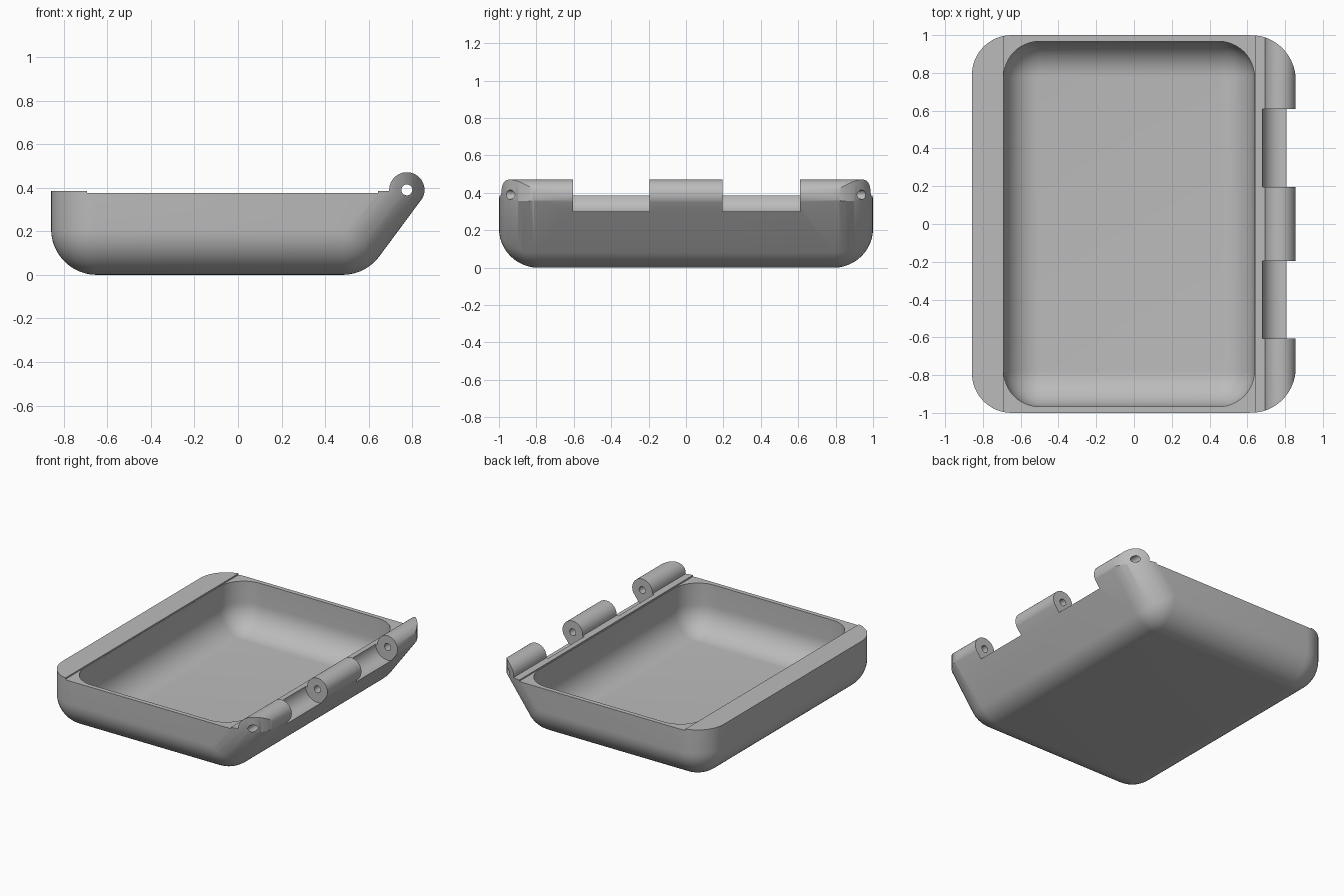
import bpy, bmesh, math
from mathutils import Vector

cube = bpy.data.objects.get("Cube")
if cube:
    bpy.data.objects.remove(cube, do_unlink=True)

grey = bpy.data.materials.new("plain_grey")
grey.use_nodes = True
grey.diffuse_color = (0.5, 0.5, 0.5, 1)
grey.node_tree.nodes["Principled BSDF"].inputs["Base Color"].default_value = (0.5, 0.5, 0.5, 1)

PIN_X, PIN_Z, KNUCKLE_R = 0.775, 0.39, 0.081


def finish(bm, name):
    bmesh.ops.recalc_face_normals(bm, faces=bm.faces)
    mesh = bpy.data.meshes.new(name)
    bm.to_mesh(mesh)
    bm.free()
    mesh.materials.append(grey)
    obj = bpy.data.objects.new(name, mesh)
    bpy.context.collection.objects.link(obj)
    return obj


def rounded_hull(name, centres, half_y, r):
    """Convex hull around balls placed at mirrored corner centres."""
    bm = bmesh.new()
    for x, z in centres:
        for y in (-half_y, half_y):
            ball = bmesh.ops.create_uvsphere(bm, u_segments=48, v_segments=24, radius=r)
            bmesh.ops.translate(bm, verts=ball["verts"], vec=(x, y, z))
    points = [v.co.copy() for v in bm.verts]
    bm.free()
    bm = bmesh.new()
    for p in points:
        bm.verts.new(p)
    bmesh.ops.convex_hull(bm, input=bm.verts)
    bmesh.ops.delete(bm, geom=[v for v in bm.verts if not v.link_faces], context="VERTS")
    bmesh.ops.dissolve_limit(bm, angle_limit=0.002, verts=bm.verts, edges=bm.edges)
    return finish(bm, name)


def prism(name, points, sweep):
    """Extrude a closed outline along the sweep vector."""
    bm = bmesh.new()
    face = bm.faces.new([bm.verts.new(p) for p in points])
    top = bmesh.ops.extrude_face_region(bm, geom=[face])["geom"]
    bmesh.ops.translate(bm, vec=sweep, verts=[v for v in top if isinstance(v, bmesh.types.BMVert)])
    return finish(bm, name)


def arc(cx, cy, r, start, end, steps):
    angles = [math.radians(start + (end - start) * i / steps) for i in range(steps + 1)]
    return [(cx + r * math.cos(a), cy + r * math.sin(a)) for a in angles]


def rod(name, r, y0, y1):
    """Cylinder along the hinge axis."""
    ring = arc(PIN_X, PIN_Z, r, 0, 360, 48)[:-1]
    return prism(name, [(x, y0, z) for x, z in ring], Vector((0, y1 - y0, 0)))


def combine(target, tool, operation):
    mod = target.modifiers.new(operation.title(), "BOOLEAN")
    mod.operation, mod.solver, mod.object = operation, "EXACT", tool
    bpy.context.view_layer.update()
    result = bpy.data.meshes.new_from_object(
        target.evaluated_get(bpy.context.evaluated_depsgraph_get()))
    target.modifiers.clear()
    target.data = result
    bpy.data.objects.remove(tool, do_unlink=True)


# Rounded tub with one sloping side
tray = rounded_hull("hinged_tray", [(-0.648, 0.21), (0.48, 0.21), (-0.648, 0.7), (0.843, 0.7)], 0.79, 0.21)

# Side outline: stepped rim and round hinge barrel
side = [(-1, -0.1), (-1, 0.385), (-0.692, 0.385), (-0.692, 0.375), (0.642, 0.375), (0.642, 0.385)]
side += arc(PIN_X, PIN_Z, KNUCKLE_R, 183.5, -30, 40) + [(0.92, 0.3), (0.92, -0.1)]
combine(tray, prism("side_outline", [(x, -1.2, z) for x, z in side], Vector((0, 2.4, 0))), "INTERSECT")

# Plan outline: rounded corners on the hinge side
plan = [(-1.2, -1.01)] + arc(0.616, -0.761, 0.24, -90, 0, 24)
plan += arc(0.616, 0.761, 0.24, 0, 90, 24) + [(-1.2, 1.01)]
combine(tray, prism("plan_outline", [(x, y, -0.2) for x, y in plan], Vector((0, 0, 1))), "INTERSECT")

# Rounded hollow
combine(tray, rounded_hull("hollow", [(-0.5, 0.22), (0.448, 0.22), (-0.5, 0.8), (0.448, 0.8)],
                           0.777, 0.19), "DIFFERENCE")

# Hinge gaps and pin hole
for y0, y1 in ((-0.605, -0.195), (0.195, 0.61)):
    combine(tray, rod("hinge_gap", 0.096, y0, y1), "DIFFERENCE")
combine(tray, rod("pin_hole", 0.025, -1.2, 1.2), "DIFFERENCE")

# Smooth shading with crisp edges
bpy.ops.object.select_all(action="DESELECT")
tray.select_set(True)
bpy.context.view_layer.objects.active = tray
bpy.ops.object.shade_smooth_by_angle(angle=math.radians(30))
